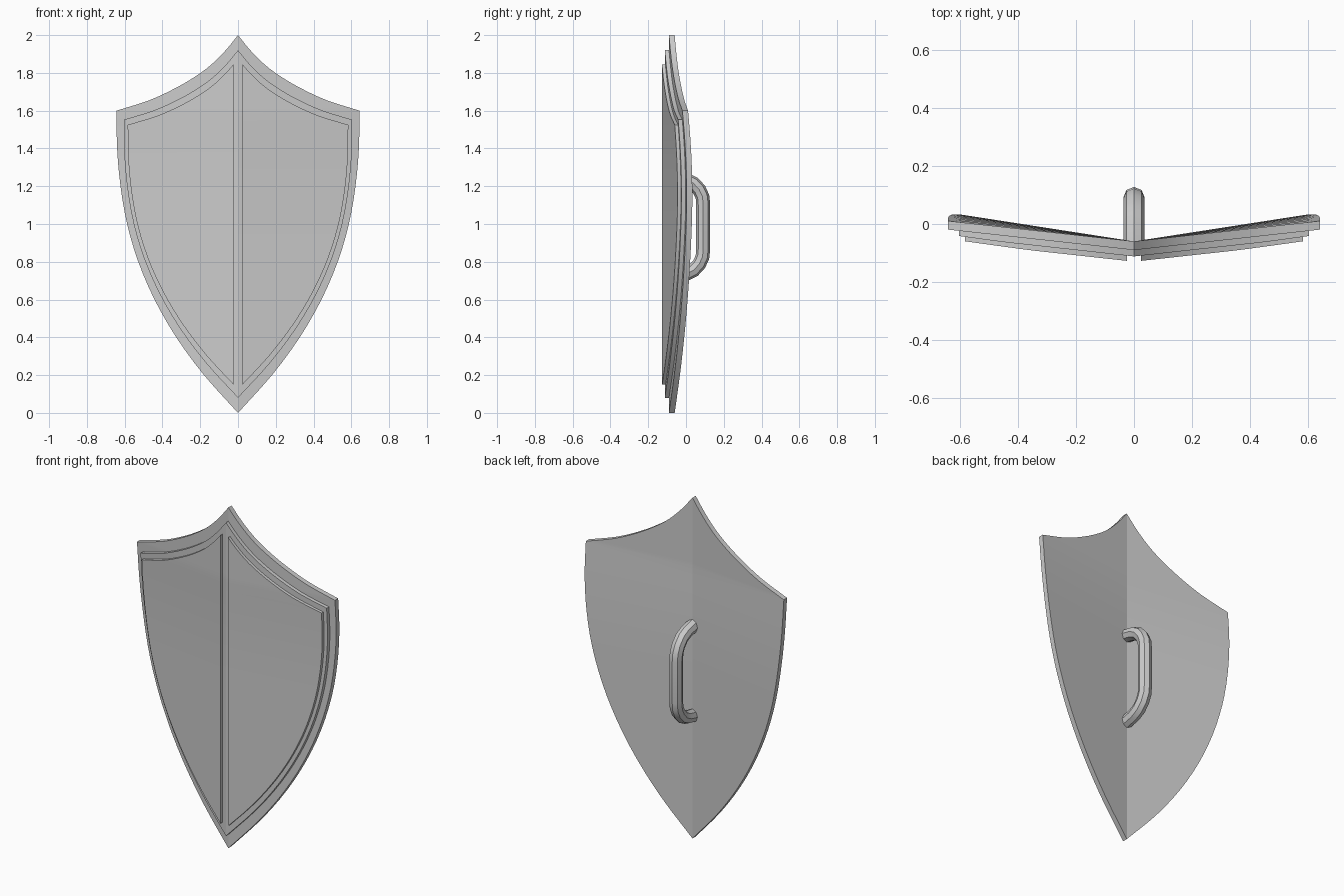
import bpy, bmesh, math
from mathutils import Vector

cube = bpy.data.objects.get("Cube")
if cube:
    bpy.data.objects.remove(cube)

grey = bpy.data.materials.new("plain grey")
grey.use_nodes = True
colour = (0.6, 0.6, 0.6, 1)
grey.diffuse_color = colour
grey.node_tree.nodes["Principled BSDF"].inputs["Base Color"].default_value = colour

# Half outline as (half width, height): lower side curve, then shoulder to top point
SIDE = [(0, 0), (.18, .2), (.327, .4), (.442, .6), (.528, .8), (.587, 1),
        (.622, 1.2), (.64, 1.4), (.643, 1.6)]
SHOULDER = [(.643, 1.6), (.47, 1.655), (.33, 1.72), (.22, 1.785),
            (.14, 1.845), (.065, 1.92), (0, 2)]


def refine(points, steps=3):
    """Smooth curve through the points."""
    p = [Vector(q) for q in points]
    p = [2 * p[0] - p[1]] + p + [2 * p[-1] - p[-2]]
    out = []
    for a, b, c, d in zip(p, p[1:], p[2:], p[3:]):
        for i in range(steps):
            t = i / steps
            out.append(b + (c - a) * t / 2 + (2 * a - 5 * b + 4 * c - d) * t ** 2 / 2
                       + (3 * b - a - 3 * c + d) * t ** 3 / 2)
    return out + [p[-2]]


OUTLINE = refine(SIDE)[:-1] + refine(SHOULDER)


def bow(x, z):
    """Depth of the swept-back shield surface."""
    t = min(max((z - 1) / 0.6, 0), 1)
    return x * (0.155 - 0.045 * t * t)


def finish(obj, angle):
    obj.data.materials.append(grey)
    bpy.ops.object.select_all(action='DESELECT')
    obj.select_set(True)
    bpy.context.view_layer.objects.active = obj
    bpy.ops.object.shade_smooth_by_angle(angle=math.radians(angle))


def plate(name, sx, sz, inner, back, front):
    """Mirrored, bowed plate made from the scaled outline."""
    rim = [Vector((p.x * sx, 1 + (p.y - 1) * sz)) for p in OUTLINE]
    # Trim both tips where the outline meets the inner edge
    rows = []
    for a, b in zip(rim, rim[1:]):
        if a.x >= inner:
            rows.append(a)
        if (a.x - inner) * (b.x - inner) < 0:
            rows.append(a.lerp(b, (inner - a.x) / (b.x - a.x)))
    if rim[-1].x >= inner:
        rows.append(rim[-1])

    bm = bmesh.new()
    pairs = [[bm.verts.new((x, back + bow(x, p.y), p.y)) for x in (inner, p.x)]
             for p in rows]
    for (a, b), (c, d) in zip(pairs, pairs[1:]):
        bm.faces.new((a, b, d, c))
    bmesh.ops.remove_doubles(bm, verts=bm.verts, dist=1e-5)
    extruded = bmesh.ops.extrude_face_region(bm, geom=bm.faces[:], use_keep_orig=True)
    moved = [g for g in extruded["geom"] if isinstance(g, bmesh.types.BMVert)]
    bmesh.ops.translate(bm, verts=moved, vec=(0, front - back, 0))
    # Open the centre so the halves join
    if inner == 0:
        middle = [f for f in bm.faces if all(v.co.x < 1e-4 for v in f.verts)]
        bmesh.ops.delete(bm, geom=middle, context='FACES')
    # Mirror to the other half
    half = bmesh.ops.duplicate(bm, geom=bm.verts[:] + bm.edges[:] + bm.faces[:])["geom"]
    for v in half:
        if isinstance(v, bmesh.types.BMVert):
            v.co.x *= -1
    bmesh.ops.remove_doubles(bm, verts=bm.verts, dist=1e-5)
    bmesh.ops.recalc_face_normals(bm, faces=bm.faces)
    mesh = bpy.data.meshes.new(name)
    bm.to_mesh(mesh)
    bm.free()
    obj = bpy.data.objects.new(name, mesh)
    bpy.context.collection.objects.link(obj)
    finish(obj, 9)


# Shield body, raised step and the two front panels
plate("shield_body", 1, 1, 0, -.06, -.09)
plate("raised_step", .94, .92, 0, -.088, -.112)
plate("front_panels", .908, .875, .025, -.11, -.13)

# Grip: round tube bent into the back
upper = [(-.07, .265), (.0, .25), (.04, .23), (.07, .197), (.087, .16), (.091, .12)]
path = [(y, .985 + z) for y, z in upper] + [(y, .985 - z) for y, z in reversed(upper)]
curve = bpy.data.curves.new("grip", 'CURVE')
curve.dimensions = '3D'
curve.bevel_depth = .037
curve.bevel_resolution = 2
curve.use_fill_caps = True
spline = curve.splines.new('POLY')
spline.points.add(len(path) - 1)
for point, (y, z) in zip(spline.points, path):
    point.co = (0, y, z, 1)
grip = bpy.data.objects.new("grip", curve)
bpy.context.collection.objects.link(grip)
bpy.ops.object.select_all(action='DESELECT')
grip.select_set(True)
bpy.context.view_layer.objects.active = grip
bpy.ops.object.convert(target='MESH')
finish(bpy.context.object, 40)
